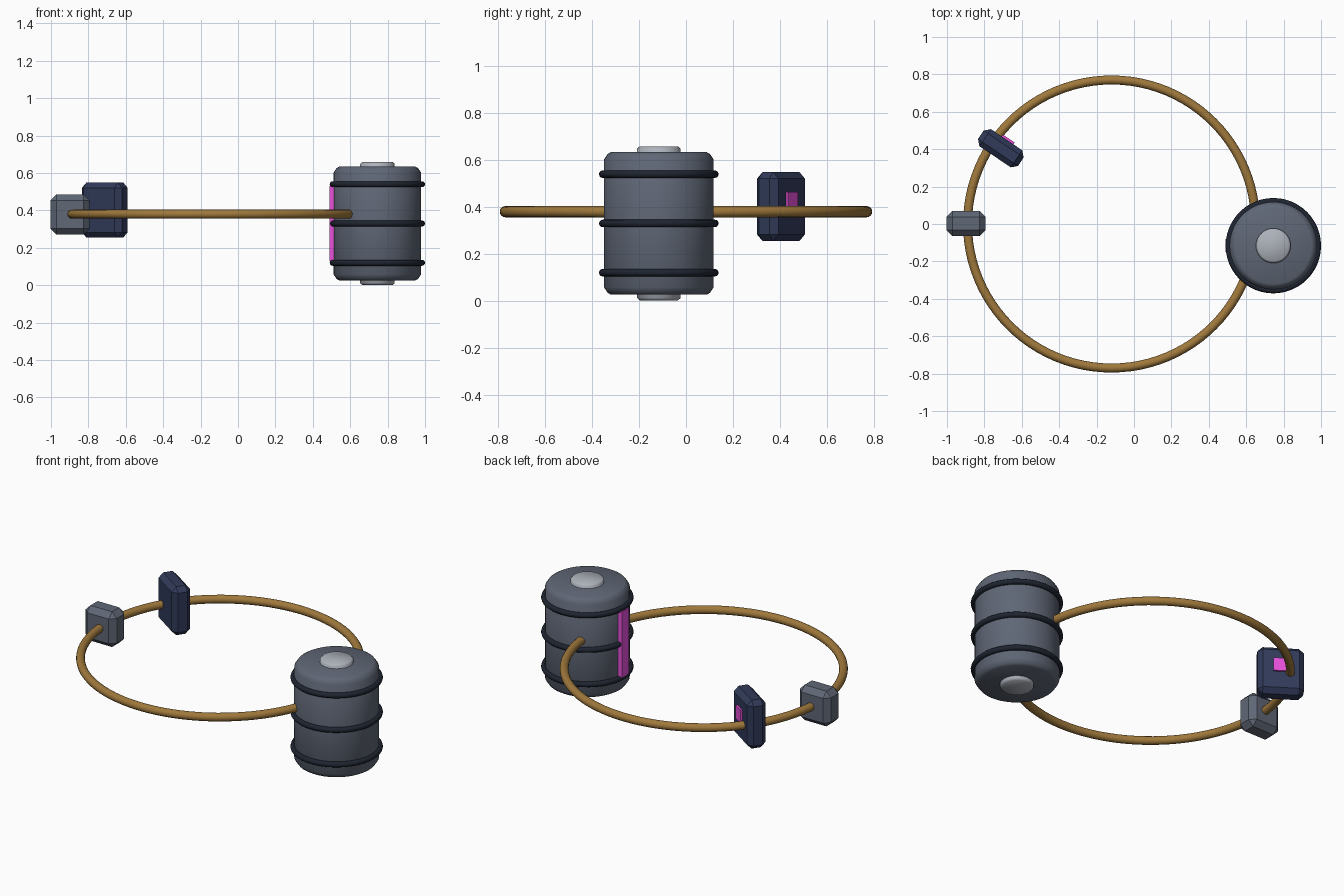
import bpy, bmesh, math
from mathutils import Matrix

if "Cube" in bpy.data.objects:
    bpy.data.objects.remove(bpy.data.objects["Cube"])


def material(name, rgb):
    m = bpy.data.materials.new(name)
    m.diffuse_color = (*rgb, 1)
    m.use_nodes = True
    m.node_tree.nodes["Principled BSDF"].inputs["Base Color"].default_value = m.diffuse_color
    return m


BRASS = material("brass", (0.35, 0.19, 0.045))
STEEL = material("steel", (0.115, 0.135, 0.18))
NAVY = material("navy", (0.03, 0.042, 0.1))
DARK = material("dark_rubber", (0.013, 0.018, 0.03))
LIGHT = material("light_metal", (0.42, 0.45, 0.5))
PINK = material("magenta_glow", (0.8, 0.08, 0.7))


def smooth(ob, angle):
    bpy.ops.object.select_all(action='DESELECT')
    ob.select_set(True)
    bpy.context.view_layer.objects.active = ob
    bpy.ops.object.shade_smooth_by_angle(angle=math.radians(angle))


def torus(name, loc, major, minor, mat, segs, sides):
    bpy.ops.mesh.primitive_torus_add(location=loc, major_radius=major, minor_radius=minor,
                                     major_segments=segs, minor_segments=sides)
    ob = bpy.context.object
    ob.name = name
    ob.data.materials.append(mat)
    smooth(ob, 60)


def box(name, loc, size, mat, bevel=0, turn=0):
    bm = bmesh.new()
    bmesh.ops.create_cube(bm, size=1, matrix=Matrix.Diagonal((*size, 1)))
    if bevel:
        bmesh.ops.bevel(bm, geom=bm.edges[:], offset=bevel, segments=1,
                        affect='EDGES', profile=0.5)
    me = bpy.data.meshes.new(name)
    bm.to_mesh(me)
    bm.free()
    me.materials.append(mat)
    ob = bpy.data.objects.new(name, me)
    ob.location = loc
    ob.rotation_euler.z = turn
    bpy.context.collection.objects.link(ob)


def lathe(name, loc, profile, mat, segs=48):
    bm = bmesh.new()
    rings = [[bm.verts.new((r * math.cos(2 * math.pi * i / segs),
                            r * math.sin(2 * math.pi * i / segs), z))
              for i in range(segs)] for r, z in profile]
    for a, b in zip(rings, rings[1:]):
        for i in range(segs):
            j = (i + 1) % segs
            bm.faces.new((a[i], a[j], b[j], b[i]))
    bm.faces.new(rings[0][::-1])
    bm.faces.new(rings[-1])
    me = bpy.data.meshes.new(name)
    bm.to_mesh(me)
    bm.free()
    me.materials.append(mat)
    ob = bpy.data.objects.new(name, me)
    ob.location = loc
    bpy.context.collection.objects.link(ob)
    smooth(ob, 50)


# Large brass hoop
RING_X, RING_Z, RING_R = -0.12, 0.38, 0.77
torus("hoop", (RING_X, 0, RING_Z), RING_R, 0.024, BRASS, 96, 16)

# Canister: body, end core, bands and glowing strip
CX, CY, CZ = 0.745, -0.116, 0.33
lathe("canister_body", (CX, CY, CZ),
      [(0.204, -0.304), (0.218, -0.296), (0.234, -0.272),
       (0.234, 0.272), (0.218, 0.296), (0.204, 0.304)], STEEL)
lathe("canister_end_caps", (CX, CY, CZ),
      [(0.082, -0.328), (0.093, -0.318), (0.093, 0.318), (0.082, 0.328)], LIGHT, 32)
for i, dz in enumerate((-0.21, 0, 0.21)):
    torus(f"canister_band_{i + 1}", (CX, CY, CZ + dz), 0.239, 0.016, DARK, 48, 12)
box("canister_strip", (CX - 0.241, CY, CZ), (0.03, 0.07, 0.40), PINK)

# Small grey clasp block
box("clasp_block", (-0.898, 0.003, 0.378), (0.21, 0.134, 0.214), STEEL, 0.032)

# Navy module, turned to follow the hoop's radius
TURN = math.radians(-34)
MX, MY, MZ = -0.712, 0.405, 0.402
box("module_block", (MX, MY, MZ), (0.258, 0.11, 0.294), NAVY, 0.028, TURN)

# Glowing panel on the module's rear face
along, out = 0.006, 0.056
box("module_panel",
    (MX + along * math.cos(TURN) - out * math.sin(TURN),
     MY + along * math.sin(TURN) + out * math.cos(TURN), 0.424),
    (0.076, 0.022, 0.08), PINK, 0, TURN)
